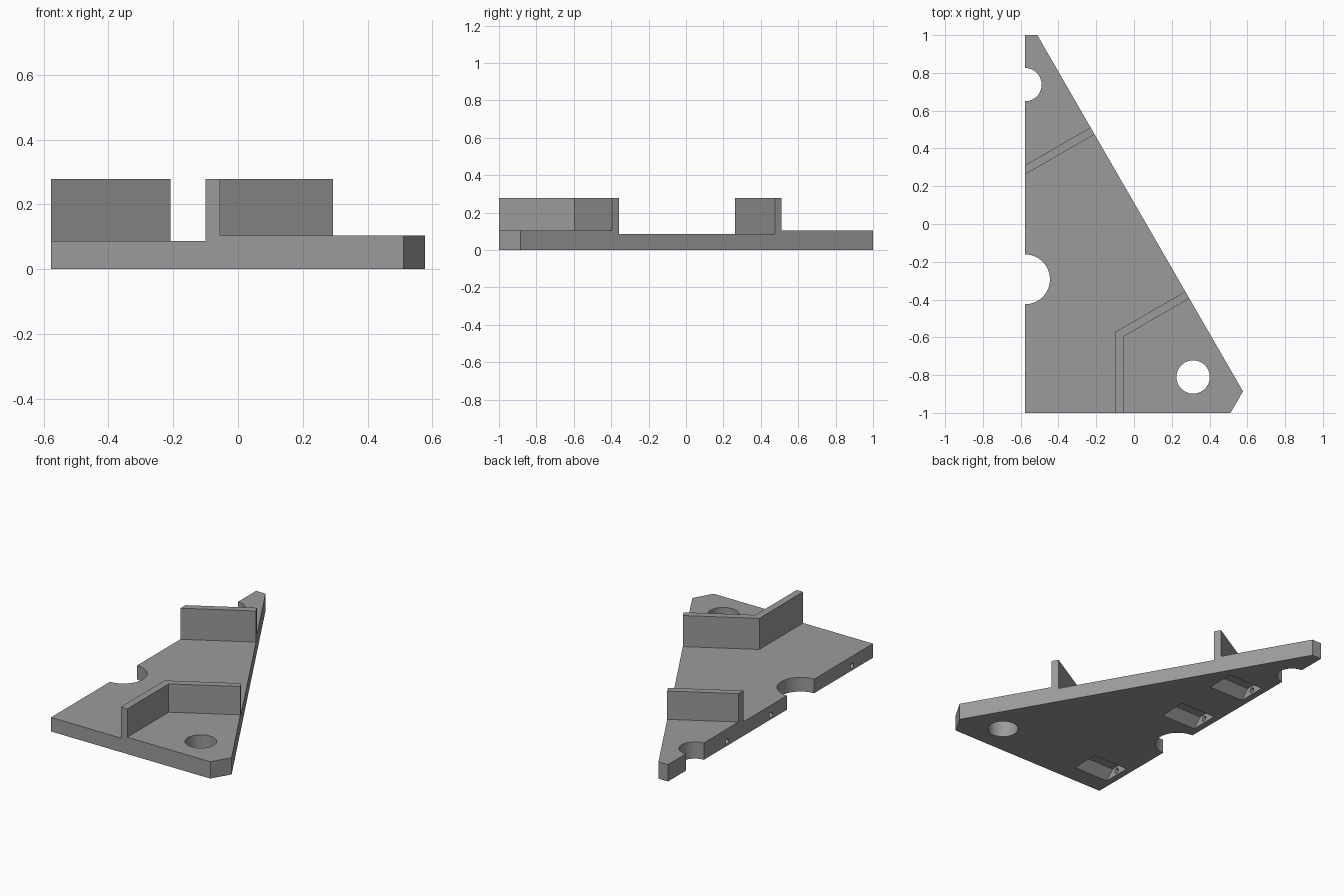
import bpy, bmesh, math
from mathutils import Matrix, Vector

if "Cube" in bpy.data.objects:
    bpy.data.objects.remove(bpy.data.objects["Cube"])

grey = bpy.data.materials.new("mid grey")
grey.diffuse_color = (0.33, 0.33, 0.33, 1)
grey.use_nodes = True
grey.node_tree.nodes["Principled BSDF"].inputs["Base Color"].default_value = grey.diffuse_color

SLOPE = math.tan(math.radians(30))   # direction of the slanted walls
LEFT = -0.577                        # straight long edge


def finish(bm, name):
    bmesh.ops.recalc_face_normals(bm, faces=bm.faces)
    me = bpy.data.meshes.new(name)
    bm.to_mesh(me)
    bm.free()
    ob = bpy.data.objects.new(name, me)
    bpy.context.collection.objects.link(ob)
    me.materials.append(grey)
    return ob


def prism(name, pts, z0, z1):
    bm = bmesh.new()
    face = bm.faces.new([bm.verts.new((x, y, z0)) for x, y in pts])
    ext = bmesh.ops.extrude_face_region(bm, geom=[face])
    verts = [g for g in ext["geom"] if isinstance(g, bmesh.types.BMVert)]
    bmesh.ops.translate(bm, verts=verts, vec=(0, 0, z1 - z0))
    return finish(bm, name)


def cylinder(name, pos, r, depth, axis="Z", seg=64):
    bm = bmesh.new()
    m = Matrix.Translation(pos)
    if axis == "X":
        m = m @ Matrix.Rotation(math.pi / 2, 4, "Y")
    bmesh.ops.create_cone(bm, cap_ends=True, segments=seg, radius1=r,
                          radius2=r, depth=depth, matrix=m)
    return finish(bm, name)


def cut(body, cutter):
    mod = body.modifiers.new("cut", "BOOLEAN")
    mod.operation = "DIFFERENCE"
    mod.solver = "EXACT"
    mod.object = cutter
    bpy.context.view_layer.objects.active = body
    bpy.ops.object.modifier_apply(modifier=mod.name)
    bpy.data.objects.remove(cutter)


def slant(x, x0, y0):
    return (x, y0 + (x - x0) * SLOPE)


# bracket block with the full outline, as tall as the walls
body = prism("bracket_plate", [(LEFT, -1), (0.511, -1), (0.577, -0.886),
                               (-0.512, 1), (LEFT, 1)], 0, 0.279)

# main floor between the two walls
cut(body, prism("floor_cutter", [
    (-1, -1.5), (-0.1, -1.5), (-0.1, -0.572), slant(0.9, -0.1, -0.572),
    slant(0.9, LEFT, 0.262), slant(-1, LEFT, 0.262)], 0.087, 0.5))
# raised back pad
cut(body, prism("back_pad_cutter", [
    slant(-1, LEFT, 0.311), slant(0.9, LEFT, 0.311), (0.9, 1.5), (-1, 1.5)],
    0.104, 0.5))
# raised corner pad
cut(body, prism("corner_pad_cutter", [
    (-0.056, -1.5), (0.9, -1.5), slant(0.9, -0.056, -0.596),
    (-0.056, -0.596)], 0.104, 0.5))

# edge notches and corner hole
for x, y, r in [(LEFT, 0.738, 0.088), (LEFT, -0.293, 0.132),
                (0.313, -0.81, 0.088)]:
    cut(body, cylinder("hole_cutter", (x, y, 0.1), r, 1))

# tapered pockets underneath, each with a small hole to the long edge
for y in (-0.795, -0.005, 0.425):
    bm = bmesh.new()
    profile = [(-0.1, -0.01), (0.1, -0.01), (0.035, 0.055), (-0.035, 0.055)]
    face = bm.faces.new([bm.verts.new((-0.535, y + a, z)) for a, z in profile])
    ext = bmesh.ops.extrude_face_region(bm, geom=[face])
    bmesh.ops.translate(bm, vec=Vector((0.24, 0, 0)), verts=[
        g for g in ext["geom"] if isinstance(g, bmesh.types.BMVert)])
    cut(body, finish(bm, "pocket_cutter"))
    cut(body, cylinder("screw_cutter", (-0.56, y, 0.028), 0.016, 0.12, "X", 24))

# smooth round holes, crisp edges elsewhere
body.select_set(True)
bpy.context.view_layer.objects.active = body
bpy.ops.object.shade_smooth_by_angle(angle=math.radians(25))
